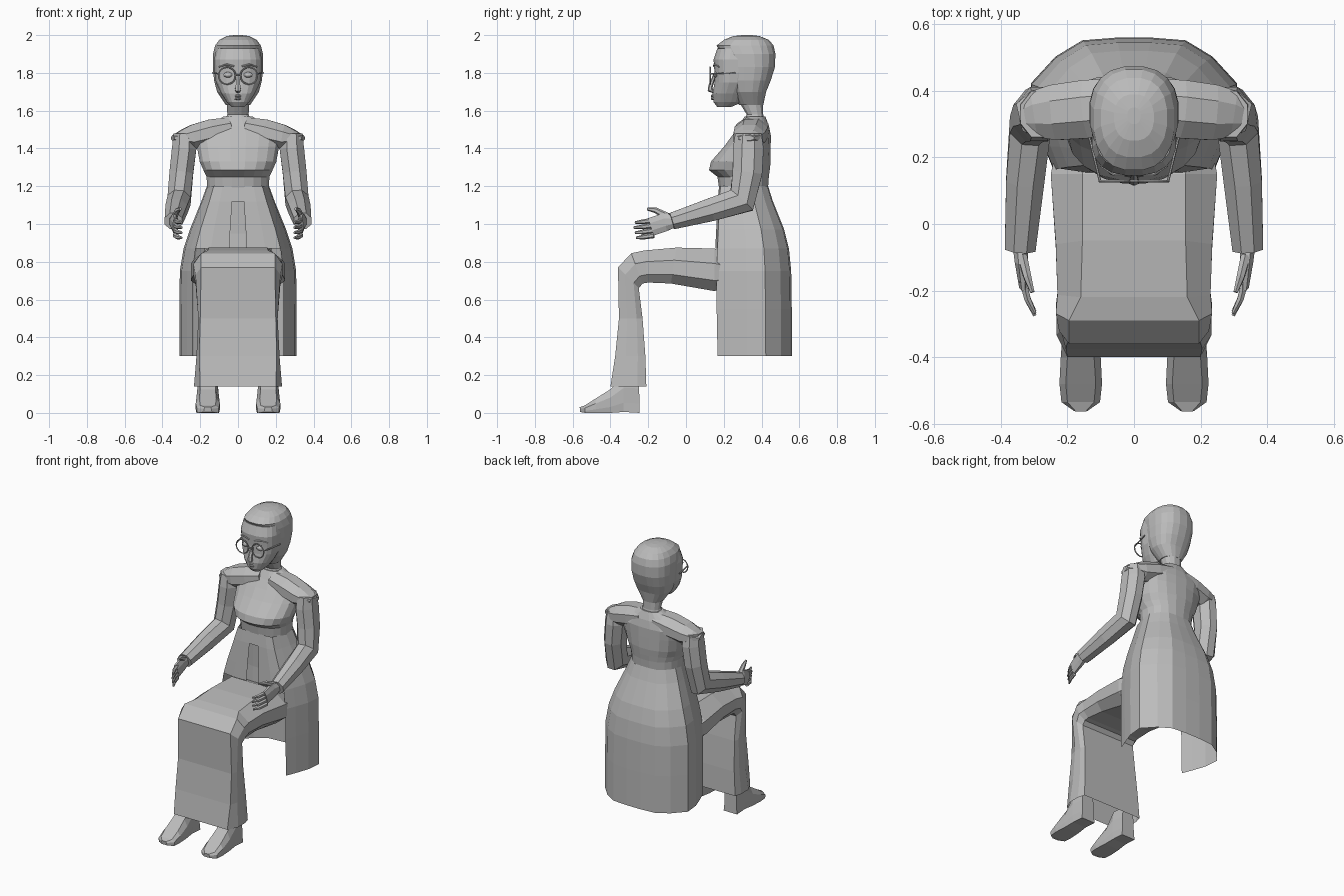
import bpy, bmesh, math
from mathutils import Vector

cube = bpy.data.objects.get("Cube")
if cube:
    bpy.data.objects.remove(cube)

grey = bpy.data.materials.new("plain grey")
grey.use_nodes = True
colour = (0.5, 0.5, 0.5, 1)
grey.diffuse_color = colour
grey.node_tree.nodes["Principled BSDF"].inputs["Base Color"].default_value = colour


def finish(name, bm):
    """Turn a bmesh into a named grey object with flat faces."""
    bmesh.ops.recalc_face_normals(bm, faces=bm.faces)
    mesh = bpy.data.meshes.new(name)
    bm.to_mesh(mesh)
    bm.free()
    mesh.materials.append(grey)
    obj = bpy.data.objects.new(name, mesh)
    bpy.context.collection.objects.link(obj)
    return obj


def loft(name, rings, start=True, end=True, drop=None):
    """Skin closed rings of points; drop(centre) removes unwanted faces."""
    bm = bmesh.new()
    loops = [[bm.verts.new(p) for p in ring] for ring in rings]
    n = len(loops[0])
    for a, b in zip(loops, loops[1:]):
        for i in range(n):
            j = (i + 1) % n
            bm.faces.new((a[i], a[j], b[j], b[i]))
    if start:
        bm.faces.new(loops[0])
    if end:
        bm.faces.new(loops[-1])
    if drop:
        gone = [f for f in bm.faces if drop(f.calc_center_median())]
        bmesh.ops.delete(bm, geom=gone, context="FACES")
    return finish(name, bm)


def oval(z, half, front, back, n=20, power=2.4):
    """Level superellipse ring."""
    def bend(c):
        return math.copysign(abs(c) ** (2 / power), c)
    ring = []
    for i in range(n):
        a = math.tau * (i + 0.5) / n
        y = (front + back) / 2 + (back - front) / 2 * bend(math.sin(a))
        ring.append((half * bend(math.cos(a)), y, z))
    return ring


def slab(top, bottom, wide_top, wide, wide_bottom, x=0):
    """Eight-sided section between a top and a bottom (y, z) point."""
    top, bottom = Vector(top), Vector(bottom)
    half = [(wide_top, 0), (wide, 0.35), (wide, 0.75), (wide_bottom, 1)]
    pts = [(w, t) for w, t in half] + [(-w, t) for w, t in reversed(half)]
    return [(x + w, *top.lerp(bottom, t)) for w, t in pts]


def tube(name, path, side, n=8):
    """Limb along (point, side radius, other radius) entries."""
    pts = [Vector(p) for p, _, _ in path]
    rings = []
    for i, (_, r, q) in enumerate(path):
        t = Vector()
        if i:
            t += (pts[i] - pts[i - 1]).normalized()
        if i < len(pts) - 1:
            t += (pts[i + 1] - pts[i]).normalized()
        t.normalize()
        u = Vector(side)
        u = (u - t * u.dot(t)).normalized()
        v = t.cross(u)
        rings.append([pts[i] + u * r * math.cos(a) + v * q * math.sin(a)
                      for a in (math.tau * (k + 0.5) / n for k in range(n))])
    return loft(name, rings)


# Head, hair and neck
face = [(1.62, .035, .165, .24), (1.645, .06, .145, .3), (1.69, .09, .14, .32),
        (1.75, .118, .15, .35), (1.8, .125, .15, .36), (1.87, .128, .145, .36),
        (1.93, .115, .165, .36)]
loft("face", [oval(*r) for r in face])
hair = [(1.63, .065, .28, .41), (1.7, .112, .24, .425), (1.76, .128, .215, .45),
        (1.83, .135, .2, .472), (1.9, .134, .185, .475), (1.945, .122, .16, .465),
        (1.975, .1, .2, .44), (1.995, .06, .25, .39), (2, .02, .3, .35)]
loft("hair", [oval(*r) for r in hair])
neck = [(1.5, .09, .29, .43), (1.58, .058, .32, .41), (1.66, .062, .27, .41),
        (1.7, .07, .25, .41)]
loft("neck", [oval(*r, n=12) for r in neck])

# Nose and lips
across = (1, 0, 0)
tube("nose", [((0, .152, 1.79), .01, .008), ((0, .13, 1.73), .014, .012),
              ((0, .128, 1.71), .018, .015), ((0, .145, 1.7), .01, .008)], across, 6)
for name, z, w in (("upper_lip", 1.678, .03), ("lower_lip", 1.664, .024)):
    tube(name, [((-w, .152, z), .004, .004), ((0, .138, z), .008, .008),
                ((w, .152, z), .004, .004)], (0, 1, 0), 6)

# Bodice with bust
bodice = [(1.18, .165, .175, .435), (1.25, .168, .165, .44), (1.285, .185, .12, .445),
          (1.33, .205, .13, .45), (1.41, .22, .2, .45), (1.47, .23, .245, .45),
          (1.52, .17, .28, .44), (1.57, .075, .31, .42)]
loft("bodice", [oval(*r, power=2.2) for r in bodice])

# Long dress tail, open at the front below the lap
outline = [(.16, 0), (.5, 0), (.78, .03), (.87, .2), (.97, .42), (1, .66),
           (.76, .86), (.5, .98), (.17, 1)]
outline += [(-u, v) for u, v in reversed(outline)]
tail = [(.3, .31, .155, .56), (.55, .31, .15, .56), (.75, .308, .15, .557),
        (.87, .288, .155, .545), (.97, .255, .16, .52), (1.12, .194, .167, .46),
        (1.2, .165, .175, .435)]
rings = [[(u * half, front + (back - front) * v, z) for u, v in outline]
         for z, half, front, back in tail]


def opening(c):
    lap = c.z < .87 and c.y < .18 and abs(c.x) < .23
    slit = c.z < 1.12 and c.y < .2 and abs(c.x) < .02
    return lap or slit


loft("dress_tail", rings, start=False, end=False, drop=opening)
loft("hips", [oval(.68, .2, .2, .45), oval(.95, .17, .21, .44), oval(1.18, .12, .2, .4)])

# Skirt over the thighs and shins
lap = [((.23, .84), (.21, .66), .15, .235, .17),
       ((.15, .87), (.15, .645), .155, .25, .18),
       ((-.05, .875), (-.08, .685), .155, .235, .19),
       ((-.22, .86), (-.2, .69), .16, .23, .2),
       ((-.29, .845), (-.23, .685), .195, .235, .2),
       ((-.36, .77), (-.25, .66), .195, .225, .2),
       ((-.355, .5), (-.23, .5), .2, .21, .2),
       ((-.375, .3), (-.215, .3), .205, .22, .21),
       ((-.4, .14), (-.21, .14), .2, .233, .22)]
loft("lap_skirt", [slab(*r) for r in lap], end=False)

for s, side in ((1, "left"), (-1, "right")):
    # Shoe and ankle
    foot = [((-.25, .2), (-.245, 0), .035, .045, .05),
            ((-.33, .2), (-.33, .005), .045, .055, .05),
            ((-.4, .125), (-.4, 0), .04, .06, .055),
            ((-.48, .075), (-.48, 0), .045, .064, .06),
            ((-.535, .04), (-.535, 0), .04, .058, .055),
            ((-.563, .03), (-.56, .005), .015, .02, .02)]
    loft(side + "_foot", [slab(*r, x=s * .16) for r in foot])

    # Shoulder cap
    tube(side + "_shoulder", [((s * .04, .355, 1.51), .09, .06),
                              ((s * .14, .345, 1.485), .095, .075),
                              ((s * .24, .335, 1.46), .09, .07),
                              ((s * .3, .33, 1.455), .075, .045),
                              ((s * .345, .32, 1.455), .045, .015)], (0, 1, 0))

    # Bent sleeve
    tube(side + "_arm", [((s * .285, .33, 1.48), .06, .075),
                         ((s * .285, .33, 1.4), .07, .088),
                         ((s * .3, .325, 1.27), .068, .085),
                         ((s * .312, .295, 1.125), .066, .085),
                         ((s * .327, .13, 1.075), .062, .066),
                         ((s * .342, -.075, 1.015), .05, .048)], across)

    # Hand with thumb and fingers
    tube(side + "_palm", [((s * .342, -.06, 1.015), .025, .035),
                          ((s * .338, -.11, 1.01), .022, .052),
                          ((s * .332, -.185, .985), .014, .052)], across)
    tube(side + "_thumb", [((s * .335, -.1, 1.04), .016, .02),
                           ((s * .32, -.16, 1.072), .013, .015),
                           ((s * .305, -.205, 1.08), .007, .008)], across, 6)
    for i in range(4):
        z = 1.02 - .027 * i
        reach = -.275 + .006 * abs(i - 1)
        tube(f"{side}_finger_{i + 1}", [((s * .334, -.17, z), .012, .014),
                                        ((s * .32, -.225, z - .008), .011, .013),
                                        ((s * .298, reach, z - .012), .006, .007)],
             across, 6)

    # Eye and brow
    bm = bmesh.new()
    bmesh.ops.create_uvsphere(bm, u_segments=10, v_segments=6, radius=.025)
    eye = finish(side + "_eye", bm)
    eye.scale = (1, .5, .6)
    eye.location = (s * .053, .157, 1.79)
    tube(side + "_brow", [((s * .02, .148, 1.835), .005, .004),
                          ((s * .06, .15, 1.845), .006, .005),
                          ((s * .1, .175, 1.832), .004, .003)], (0, 1, 0), 6)

    # Round spectacle rim and its temple arm
    bpy.ops.mesh.primitive_torus_add(major_radius=.045, minor_radius=.004,
                                     major_segments=20, minor_segments=6,
                                     location=(s * .058, .128, 1.785),
                                     rotation=(math.pi / 2, 0, 0))
    rim = bpy.context.object
    rim.name = side + "_spectacle_rim"
    rim.data.materials.append(grey)
    tube(side + "_spectacle_arm", [((s * .102, .128, 1.795), .004, .004),
                                   ((s * .134, .26, 1.8), .004, .004)], (0, 0, 1), 6)

# Spectacle bridge
tube("spectacle_bridge", [((-.014, .128, 1.79), .004, .004),
                          ((.014, .128, 1.79), .004, .004)], (0, 1, 0), 6)
